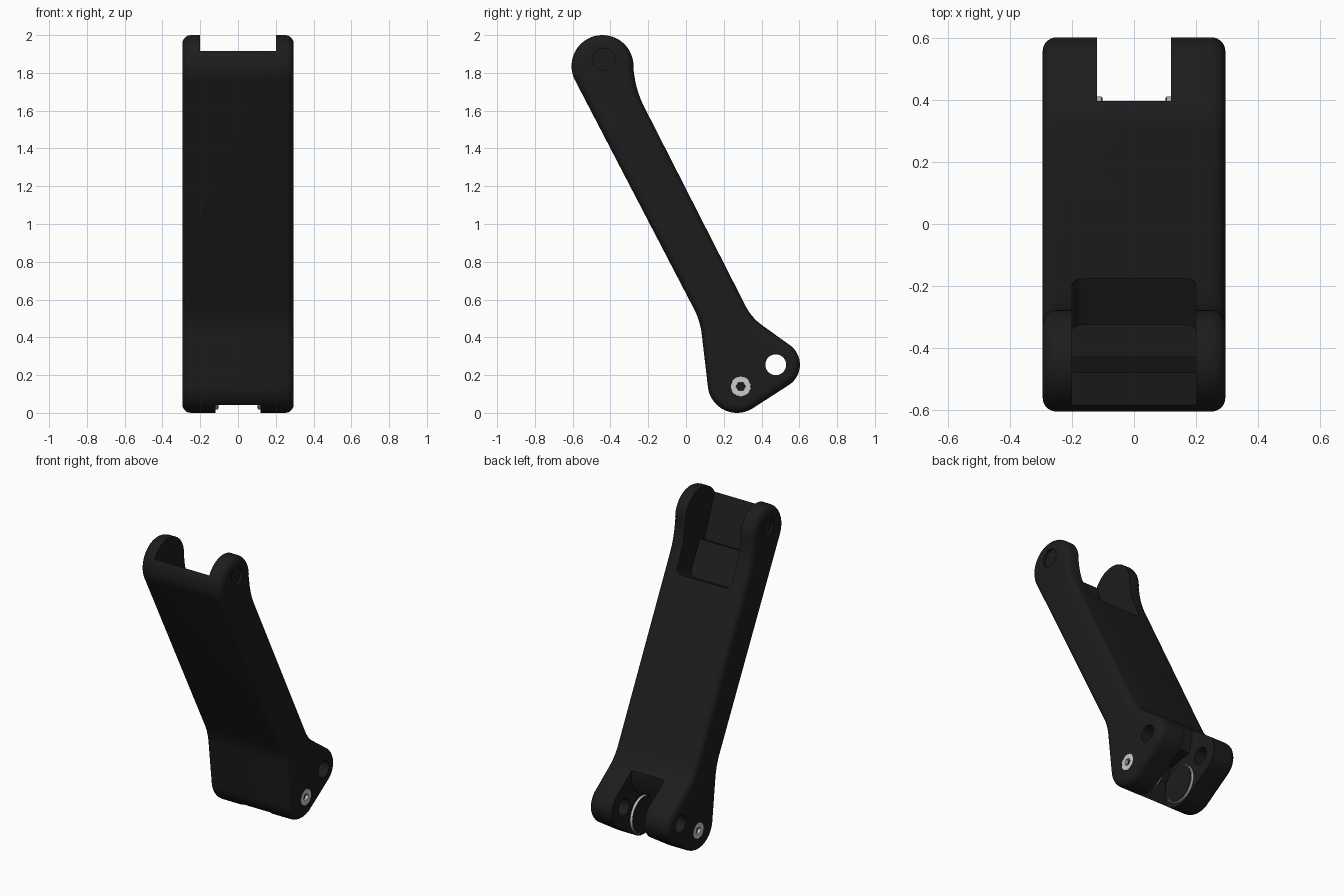
import bpy, bmesh, math
from mathutils import Vector

if "Cube" in bpy.data.objects:
    bpy.data.objects.remove(bpy.data.objects["Cube"])


def material(name, value):
    m = bpy.data.materials.new(name)
    m.diffuse_color = (value, value, value, 1)
    m.use_nodes = True
    m.node_tree.nodes["Principled BSDF"].inputs["Base Color"].default_value = m.diffuse_color
    return m


black = material("black", 0.012)
silver = material("silver", 0.6)


def arc(cy, cz, r, a0, a1, n):
    """Points of an arc in the y-z plane, angles in degrees."""
    return [(cy + r * math.cos(math.radians(a0 + (a1 - a0) * i / n)),
             cz + r * math.sin(math.radians(a0 + (a1 - a0) * i / n))) for i in range(n + 1)]


def circle(cy, cz, r, n=40):
    return arc(cy, cz, r, 0, 360, n)[:-1]


def bend(before, corner, after, setback, n=8):
    """Soft corner between two straight runs."""
    c = Vector(corner)
    a = c + (Vector(before) - c).normalized() * setback
    b = c + (Vector(after) - c).normalized() * setback
    return [tuple(a * (1 - t) ** 2 + c * 2 * t * (1 - t) + b * t * t)
            for t in [i / n for i in range(n + 1)]]


def prism(name, pts, x0, x1, mat=black, round_edges=()):
    """Extrude a y-z profile along x; round_edges picks profile segments to round at both ends."""
    bm = bmesh.new()
    rings = [[bm.verts.new((x, y, z)) for y, z in pts] for x in (x0, x1)]
    n = len(pts)
    bm.faces.new(rings[0])
    bm.faces.new(rings[1][::-1])
    for i in range(n):
        j = (i + 1) % n
        bm.faces.new((rings[0][i], rings[1][i], rings[1][j], rings[0][j]))
    if round_edges:
        edges = [bm.edges.get((r[i], r[(i + 1) % n])) for r in rings for i in round_edges]
        bmesh.ops.bevel(bm, geom=edges, offset=0.04, segments=5, profile=0.5, affect='EDGES')
    bmesh.ops.recalc_face_normals(bm, faces=bm.faces)
    me = bpy.data.meshes.new(name)
    bm.to_mesh(me)
    bm.free()
    me.materials.append(mat)
    ob = bpy.data.objects.new(name, me)
    bpy.context.collection.objects.link(ob)
    return ob


def finish(ob, cutters=()):
    """Cut, apply modifiers, smooth."""
    bpy.ops.object.select_all(action='DESELECT')
    ob.select_set(True)
    bpy.context.view_layer.objects.active = ob
    for c in cutters:
        m = ob.modifiers.new("cut", 'BOOLEAN')
        m.operation = 'DIFFERENCE'
        m.solver = 'EXACT'
        m.object = c
    for m in list(ob.modifiers):
        bpy.ops.object.modifier_apply(modifier=m.name)
    for c in cutters:
        bpy.data.objects.remove(c)
    bpy.ops.object.shade_smooth_by_angle(angle=math.radians(30))


HALF = 0.295
PIN = (0.29, 0.14)
HOLE = (0.475, 0.255)
LOBE = (-0.435, 1.872)

# arm outline: top lobe, back edge, rear nose, foot, front edge
back_top, back_low, front_low = (-0.262, 1.70), (0.347, 0.504), (0.075, 0.487)
outline = arc(-0.442, 1.836, 0.164, 205, -5, 36)
outline += bend((-0.278, 1.82), back_top, back_low, 0.09)
outline += bend(back_top, back_low, (0.545, 0.362), 0.07)
outline += arc(*HOLE, 0.128, 57, -57, 24)
outline += arc(0.27, 0.155, 0.155, 303, 186, 24)
outline += bend((0.116, 0.14), front_low, (-0.587, 1.77), 0.07)
arm = prism("link_arm", outline, -HALF, HALF)
bev = arm.modifiers.new("rim", 'BEVEL')
bev.width = 0.045
bev.segments = 5
bev.limit_method = 'ANGLE'
bev.angle_limit = math.radians(60)

# top fork gap with stepped floor and rounded pocket end
fork = prism("fork_cutter", [(-0.66, 2.11), (-0.585, 1.915), (-0.48, 1.64), (-0.43, 1.664),
                             (-0.325, 1.457), (0.003, 1.623), (0.0, 2.11)],
             -0.2, 0.2, round_edges=(4,))
# lower slot between the knuckles
slot = prism("slot_cutter", [(0.20, -0.05), (0.15, 0.08), (0.15, 0.21), (0.21, 0.29), (0.37, 0.32),
                             (0.397, 0.40), (0.397, 0.6), (0.8, 0.6), (0.8, -0.05)], -0.12, 0.12)
cutters = [fork, slot, prism("hole_cutter", circle(*HOLE, 0.055), -0.5, 0.5)]
for s in (-1, 1):
    cutters.append(prism("pin_recess", circle(*LOBE, 0.058), s * (HALF - 0.015), s * 0.4))
    cutters.append(prism("screw_recess", circle(*PIN, 0.053), s * 0.2, s * 0.4))
finish(arm, cutters)

# screws and slot discs on both sides
for s, side in ((-1, "left"), (1, "right")):
    screw = prism("screw_" + side, circle(*PIN, 0.0525), s * 0.2, s * HALF, silver)
    finish(screw, [prism("hex_cutter", circle(*PIN, 0.025, 6), s * 0.255, s * 0.4)])
    prism("screw_socket_" + side, circle(*PIN, 0.025, 6), s * 0.25, s * 0.275)
    finish(prism("disc_" + side, circle(*PIN, 0.122, 56), s * 0.125, s * 0.105, silver))
    finish(prism("disc_face_" + side, circle(*PIN, 0.118, 56), s * 0.106, s * 0.102))
